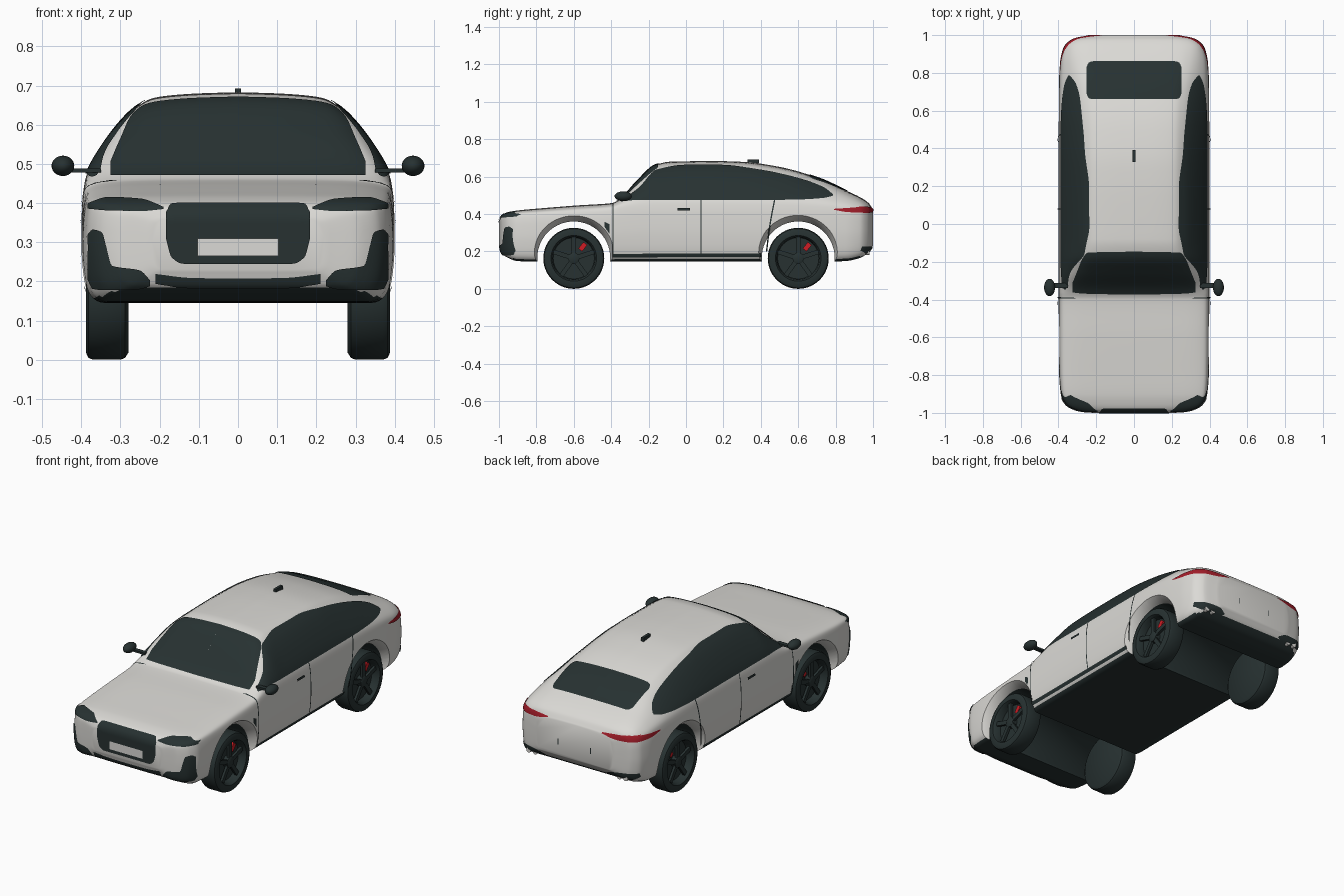
import bpy, bmesh, math
from mathutils import Vector, Matrix
from mathutils.bvhtree import BVHTree

if "Cube" in bpy.data.objects:
    bpy.data.objects.remove(bpy.data.objects["Cube"])


def material(name, rgb):
    m = bpy.data.materials.new(name)
    m.diffuse_color = (*rgb, 1)
    m.use_nodes = True
    m.node_tree.nodes["Principled BSDF"].inputs["Base Color"].default_value = m.diffuse_color
    return m


WHITE = material("pearl white", (0.71, 0.70, 0.67))
DARK = material("dark glass and rubber", (0.02, 0.031, 0.031))
RED = material("tail light red", (0.36, 0.012, 0.022))
BRIGHT = material("caliper red", (0.62, 0.012, 0.018))


def make(name, bm, mats, angle=35):
    me = bpy.data.meshes.new(name)
    bm.to_mesh(me)
    bm.free()
    for m in mats:
        me.materials.append(m)
    ob = bpy.data.objects.new(name, me)
    bpy.context.collection.objects.link(ob)
    smooth(ob, angle)
    return ob


def smooth(ob, angle):
    bpy.ops.object.select_all(action='DESELECT')
    ob.select_set(True)
    bpy.context.view_layer.objects.active = ob
    bpy.ops.object.shade_smooth_by_angle(angle=math.radians(angle))


def curve(xs, ys):
    """Smooth interpolation without overshoot."""
    d = [(ys[i + 1] - ys[i]) / (xs[i + 1] - xs[i]) for i in range(len(xs) - 1)]
    m = [d[0]] + [2 * a * b / (a + b) if a * b > 0 else 0 for a, b in zip(d, d[1:])] + [d[-1]]

    def f(t):
        t = min(max(t, xs[0]), xs[-1])
        i = 0
        while i < len(d) - 1 and t > xs[i + 1]:
            i += 1
        h = xs[i + 1] - xs[i]
        s = (t - xs[i]) / h
        return (ys[i] * (1 + 2 * s) * (1 - s) ** 2 + m[i] * h * s * (1 - s) ** 2
                + ys[i + 1] * s * s * (3 - 2 * s) + m[i + 1] * h * s * s * (s - 1))
    return f


def loft(bm, rings, mat=lambda i: 0):
    rows = [[bm.verts.new(p) for p in r] for r in rings]
    n = len(rows[0])
    for i, (a, b) in enumerate(zip(rows, rows[1:])):
        for j in range(n):
            f = bm.faces.new((a[j], a[(j + 1) % n], b[(j + 1) % n], b[j]))
            f.material_index = mat(i)
    bm.faces.new(rows[0])
    bm.faces.new(rows[-1])
    bmesh.ops.recalc_face_normals(bm, faces=bm.faces[:])


# Body stations: y, half width, floor, shoulder, top, cabin amount
STATIONS = [
    (-1.0, .22, .23, .34, .365, 0), (-.985, .31, .19, .365, .392, 0),
    (-.95, .365, .165, .385, .408, 0), (-.90, .388, .148, .395, .419, 0),
    (-.78, .397, .145, .40, .430, 0), (-.58, .40, .145, .41, .446, 0),
    (-.40, .40, .145, .425, .458, 0), (-.36, .40, .145, .44, .475, .1),
    (-.25, .40, .145, .455, .588, .5), (-.165, .40, .145, .46, .662, .85),
    (-.08, .40, .145, .46, .680, 1), (.15, .40, .145, .46, .683, 1),
    (.30, .40, .145, .46, .679, 1), (.50, .40, .145, .46, .652, 1),
    (.72, .398, .145, .45, .588, .85), (.85, .392, .148, .435, .528, .55),
    (.93, .375, .165, .42, .49, .3), (.975, .335, .195, .40, .46, .1),
    (1.0, .24, .23, .37, .425, 0)]
YS = [s[0] for s in STATIONS]
PARAM = [curve(YS, [s[k] for s in STATIONS]) for k in range(1, 6)]
LOWER = [(0, 0), (.55, 0), (.86, 0), (.96, .1), (.99, .3), (1, .55), (.995, .8), (.975, 1)]
HOOD = [(.945, .45), (.86, .74), (.68, .92), (.35, .985), (0, 1)]
CABIN = [(.84, .45), (.65, .83), (.525, .94), (.27, .985), (0, 1)]


def section(y):
    w, zb, zs, zt, c = [p(y) for p in PARAM]
    pts = [(x * w, zb + (zs - zb) * k) for x, k in LOWER]
    for (x0, k0), (x1, k1) in zip(HOOD, CABIN):
        pts.append((w * (x0 + (x1 - x0) * c), zs + (zt - zs) * (k0 + (k1 - k0) * c)))
    idx = list(range(len(pts)))
    fx, fz = curve(idx, [p[0] for p in pts]), curve(idx, [p[1] for p in pts])
    half = [(fx(i / 5), y, fz(i / 5)) for i in range(5 * idx[-1] + 1)]
    return half + [(-x, yy, z) for x, yy, z in half[-2:0:-1]]


# Body shell, dark underneath
bm = bmesh.new()
loft(bm, [section(a + (b - a) * k / 6) for a, b in zip(YS, YS[1:]) for k in range(6)] + [section(1.0)])
bm.normal_update()
for f in bm.faces:
    f.material_index = 1 if f.normal.z < -.7 else 0
TREE = BVHTree.FromBMesh(bm)
body = make("body", bm, [WHITE, DARK])


def lathe(bm, rings, y, mat=lambda i: 0, seg=56):
    loft(bm, [[(x, y + r * math.cos(2 * math.pi * k / seg), zc + r * math.sin(2 * math.pi * k / seg))
               for k in range(seg)] for x, r, zc in rings], mat)


# Wheel arches cut right through, with flared white lips
for y in (-.6, .6):
    bm = bmesh.new()
    lathe(bm, [(-.43, .23, .185), (-.35, .195, .165), (.35, .195, .165), (.43, .23, .185)],
          y, lambda i: 1 if i == 1 else 0)
    cutter = make("arch_cutter", bm, [WHITE, DARK])
    cutter.hide_render = True
    mod = body.modifiers.new("arch", 'BOOLEAN')
    mod.operation, mod.solver, mod.object = 'DIFFERENCE', 'EXACT', cutter
    bpy.context.view_layer.objects.active = body
    bpy.ops.object.modifier_apply(modifier=mod.name)
    bpy.data.objects.remove(cutter)
smooth(body, 35)

# Projection directions for plates laid on the body
SIDE = lambda u, v: ((2, u, v), (-1, 0, 0))
SEAM = lambda u, v: ((2, v, u), (-1, 0, 0))
FRONT = lambda u, v: ((u, -2, v), (0, 1, 0))
BACK = lambda u, v: ((u, 2, v), (0, -1, 0))
TOP = lambda u, v: ((u, v, 2), (0, 0, -1))


def plate(name, cols, project, mat=DARK, offset=.004, n=44, rows=12):
    """Columns (u, low, high) projected on the body and mirrored in x."""
    us = [c[0] for c in cols]
    lo, hi = curve(us, [c[1] for c in cols]), curve(us, [c[2] for c in cols])
    grid = []
    for i in range(n + 1):
        u = us[0] + (us[-1] - us[0]) * i / n
        line = []
        for j in range(rows + 1):
            o, d = project(u, lo(u) + (hi(u) - lo(u)) * j / rows)
            hit, nor, _, _ = TREE.ray_cast(Vector(o), Vector(d))
            line.append(hit + nor * offset if hit else None)
        grid.append(line)
    bm = bmesh.new()
    for s in (1, -1):
        vs = [[bm.verts.new((p.x * s, p.y, p.z)) if p else None for p in line] for line in grid]
        away = Vector((d[0] * s, d[1], d[2]))
        for a, b in zip(vs, vs[1:]):
            for j in range(rows):
                q = (a[j], a[j + 1], b[j + 1], b[j])
                if all(q):
                    f = bm.faces.new(q)
                    f.normal_update()
                    if f.normal.dot(away) > 0:
                        f.normal_flip()
    return make(name, bm, [mat], 50)


# Glass
plate("windshield", [(0, -.372, -.145), (.24, -.368, -.15), (.27, -.366, -.18),
                     (.30, -.364, -.25), (.325, -.36, -.31)], TOP)
plate("rear_window", [(0, .66, .862), (.22, .66, .86), (.24, .667, .852), (.25, .69, .83)], TOP)
plate("side_windows", [(-.345, .464, .468), (-.25, .474, .54), (-.155, .474, .635), (0, .474, .66),
                       (.18, .474, .66), (.4, .474, .634), (.61, .476, .587), (.74, .484, .538),
                       (.785, .495, .503)], SIDE, n=90)

# Nose
plate("grille", [(0, .245, .398), (.14, .245, .398), (.17, .262, .396), (.184, .31, .375)], FRONT)
plate("number_plate", [(0, .265, .31), (.104, .265, .31)], FRONT, WHITE, .008)
plate("headlights", [(.19, .383, .388), (.25, .378, .408), (.33, .38, .412), (.38, .385, .398)], FRONT)
plate("corner_intakes", [(.225, .19, .205), (.25, .183, .228), (.32, .18, .24), (.335, .18, .29),
                         (.345, .18, .325), (.368, .182, .332), (.38, .205, .32)], FRONT)
plate("lower_grille", [(0, .185, .208), (.12, .185, .21), (.21, .195, .22)], FRONT)

# Tail
plate("tail_lights", [(.17, .424, .43), (.26, .408, .435), (.36, .405, .438)], BACK, RED)
plate("tail_light_sides", [(.79, .422, .427), (.86, .41, .431), (.97, .405, .438)], SIDE, RED)
plate("rear_vents", [(.19, .2, .205), (.23, .19, .222), (.33, .19, .228), (.365, .205, .228)], BACK)
plate("tailgate_marks", [(.1, .29, .325), (.105, .29, .325)], BACK, n=2)

# Sides
plate("sill_strips", [(-.39, .17, .188), (.4, .172, .19)], SIDE, rows=3)
plate("front_door_seams", [(.17, -.393, -.387), (.455, -.393, -.387)], SEAM, rows=2)
plate("middle_door_seams", [(.19, .077, .083), (.474, .077, .083)], SEAM, rows=2)
plate("rear_door_seams", [(.2, .427, .434), (.34, .445, .452), (.474, .47, .477)], SEAM, rows=2)
plate("fender_vents", [(-.435, .33, .358), (-.41, .295, .345)], SIDE, n=4, rows=4)
plate("door_handles", [(-.045, .417, .43), (.022, .417, .43)], SIDE, offset=.009, n=6, rows=2)


def box(bm, centre, size, turn=0):
    bmesh.ops.create_cube(bm, size=1, matrix=Matrix.Translation(centre)
                          @ Matrix.Rotation(turn, 4, 'X') @ Matrix.Diagonal((*size, 1)))


# Wheels with spokes, hub and brake caliper
R = .163
PROFILE = [(.28, .145), (.288, .158), (.30, R), (.37, R), (.382, .158), (.388, .145),
           (.388, .122), (.376, .114), (.345, .11)]
for end, y in (("front", -.6), ("rear", .6)):
    for side, s in (("right", 1), ("left", -1)):
        bm = bmesh.new()
        lathe(bm, [(x * s, r, R) for x, r in PROFILE], y)
        make(f"{end}_{side}_wheel", bm, [DARK])
        bm = bmesh.new()
        lathe(bm, [(.344 * s, .03, R), (.374 * s, .03, R), (.378 * s, .022, R)], y, seg=24)
        for k in range(5):
            a = math.radians(90 + 72 * k)
            box(bm, (.366 * s, y + .068 * math.cos(a), R + .068 * math.sin(a)), (.014, .1, .024), a)
        make(f"{end}_{side}_spokes", bm, [DARK])
        bm = bmesh.new()
        box(bm, (.35 * s, y + .048, R + .062), (.016, .026, .044), math.radians(-38))
        make(f"{end}_{side}_caliper", bm, [BRIGHT])

# Door mirrors and exhaust tips
for side, s in (("right", 1), ("left", -1)):
    bm = bmesh.new()
    bmesh.ops.create_uvsphere(bm, u_segments=24, v_segments=14, radius=1,
                              matrix=Matrix.Translation((.447 * s, -.336, .495))
                              @ Matrix.Diagonal((.029, .046, .026, 1)))
    box(bm, (.39 * s, -.325, .483), (.08, .025, .011))
    make(f"{side}_mirror", bm, [DARK])
    bm = bmesh.new()
    for x in (.265, .305):
        bmesh.ops.create_cone(bm, cap_ends=True, segments=20, radius1=.014, radius2=.014, depth=.07,
                              matrix=Matrix.Translation((x * s, .945, .195))
                              @ Matrix.Rotation(math.pi / 2, 4, 'X'))
    make(f"{side}_exhaust_tips", bm, [WHITE])

# Roof antenna
bm = bmesh.new()
box(bm, (0, .36, .681), (.016, .062, .022))
make("antenna", bm, [DARK])
